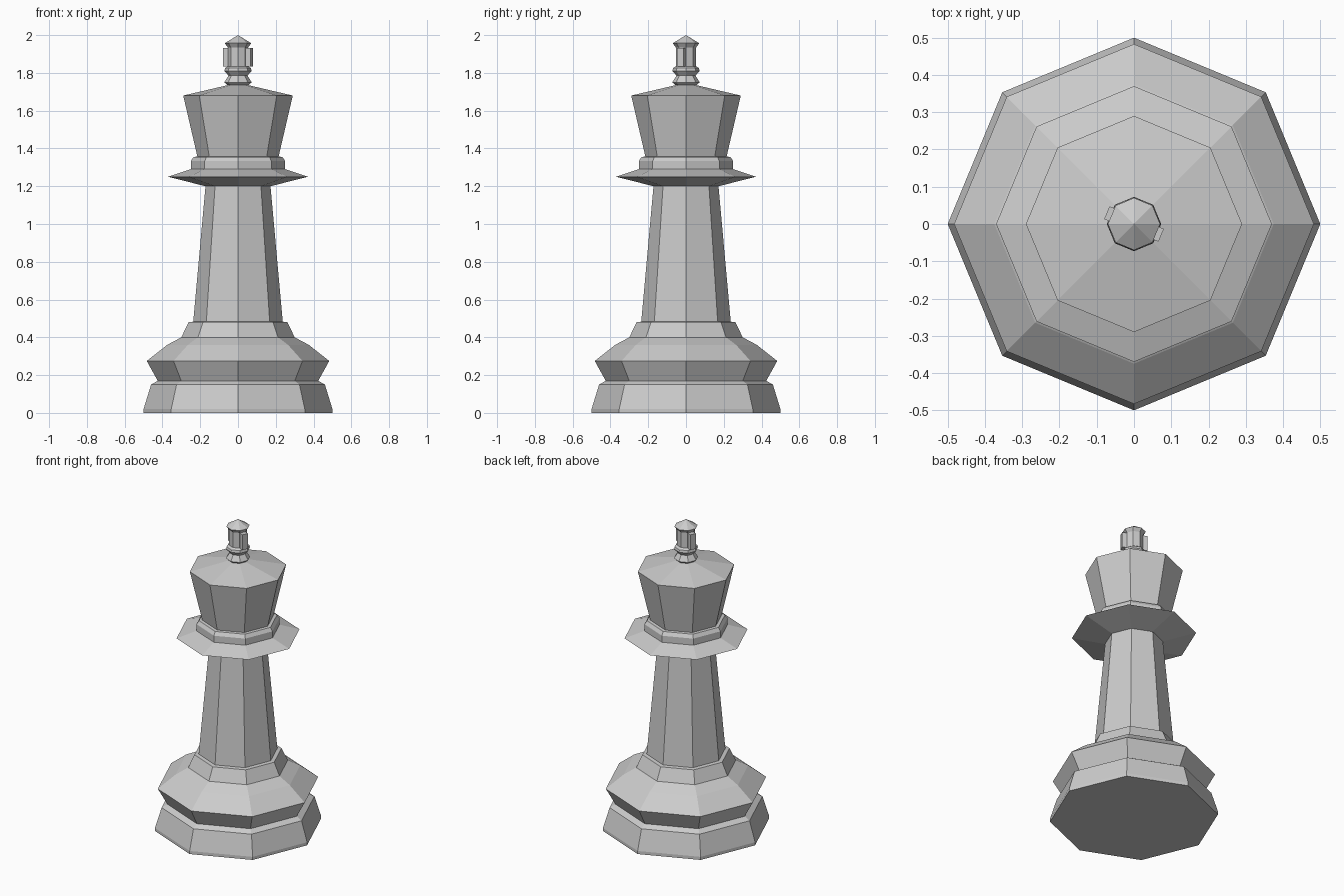
import bpy, bmesh
from math import pi, cos, sin
from mathutils import Matrix

if "Cube" in bpy.data.objects:
    bpy.data.objects.remove(bpy.data.objects["Cube"])

SIDES = 8


def finish(name, bm):
    bmesh.ops.recalc_face_normals(bm, faces=bm.faces)
    mesh = bpy.data.meshes.new(name)
    bm.to_mesh(mesh)
    bm.free()
    obj = bpy.data.objects.new(name, mesh)
    bpy.context.collection.objects.link(obj)
    return obj


def turned(name, profile, cap_bottom=False):
    """Turn a (radius, z) profile, listed bottom to top, into an octagonal part."""
    bm = bmesh.new()
    rings = []
    for r, z in profile:
        if r == 0:
            rings.append([bm.verts.new((0, 0, z))])
        else:
            rings.append([bm.verts.new((r * cos(2 * pi * i / SIDES),
                                        r * sin(2 * pi * i / SIDES), z))
                          for i in range(SIDES)])
    for a, b in zip(rings, rings[1:]):
        for i in range(SIDES):
            j = (i + 1) % SIDES
            if len(b) == 1:
                bm.faces.new((a[i], a[j], b[0]))
            else:
                bm.faces.new((a[i], a[j], b[j], b[i]))
    if cap_bottom:
        bm.faces.new(rings[0][::-1])
    obj = finish(name, bm)
    # outward normals even for open parts
    if obj.data.polygons[0].normal.dot(obj.data.polygons[0].center) < 0:
        obj.data.flip_normals()
    return obj


# Foot and bulging base; neighbouring parts share their end rings
turned("base", [(0.5, 0), (0.5, 0.02), (0.46, 0.15), (0.425, 0.17),
                (0.483, 0.275), (0.375, 0.36), (0.30, 0.40),
                (0.262, 0.48), (0.237, 0.483)], cap_bottom=True)

# Tapered shaft
turned("shaft", [(0.237, 0.483), (0.172, 1.20)])

# Wide thin collar with a raised ring
turned("collar", [(0.172, 1.20), (0.37, 1.25), (0.25, 1.29), (0.25, 1.333),
                  (0.235, 1.355), (0.215, 1.357)])

# Flared head with a shallow roof
turned("head", [(0.215, 1.357), (0.29, 1.68), (0.055, 1.735)])

# Finial: two beads, column and pointed cap
turned("finial", [(0.055, 1.735), (0.073, 1.75), (0.05, 1.785), (0.072, 1.81),
                  (0.068, 1.825), (0.054, 1.835), (0.054, 1.935),
                  (0.07, 1.957), (0, 2.0)])

# Short finial arms standing on two opposite column faces
for side, angle in (("right", -pi / 8), ("left", pi - pi / 8)):
    bm = bmesh.new()
    bmesh.ops.create_cube(bm, size=1, matrix=(
        Matrix.Rotation(angle, 4, 'Z')
        @ Matrix.Translation((0.063, 0, 1.883))
        @ Matrix.Diagonal((0.032, 0.037, 0.1, 1))))
    finish("finial_arm_" + side, bm)
